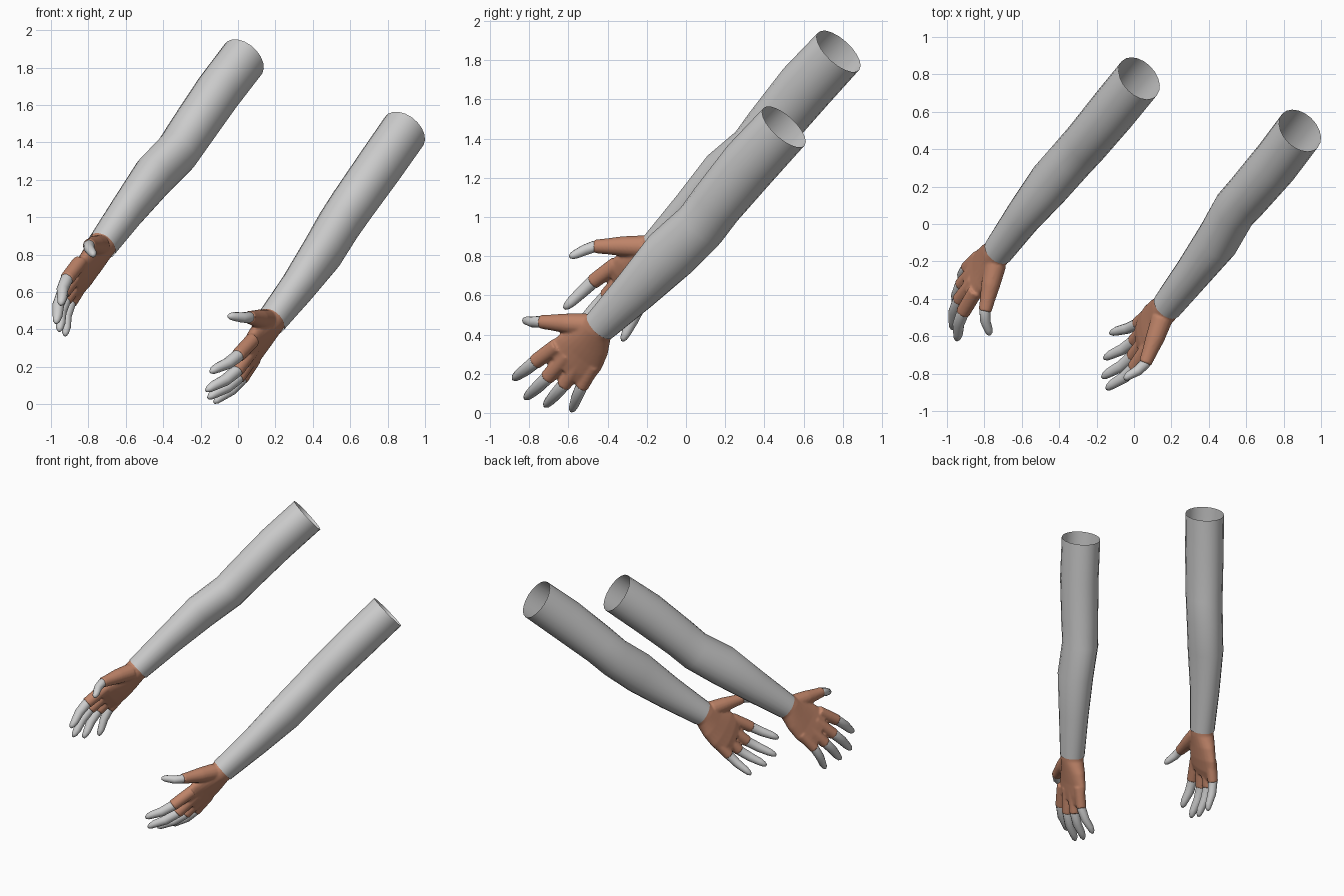
import bpy, bmesh, math
from mathutils import Vector

cube = bpy.data.objects.get("Cube")
if cube:
    bpy.data.objects.remove(cube, do_unlink=True)


def make_material(name, rgb):
    mat = bpy.data.materials.new(name)
    mat.use_nodes = True
    mat.diffuse_color = (*rgb, 1)
    mat.node_tree.nodes["Principled BSDF"].inputs["Base Color"].default_value = (*rgb, 1)
    return mat


pale_grey = make_material("pale_grey", (0.62, 0.62, 0.62))
tan_leather = make_material("tan_leather", (0.52, 0.23, 0.14))

# Shared frame: both arms reach along one direction, mirrored sideways
forward = Vector((-0.471, -0.603, -0.644)).normalized()
side = Vector((-0.88, 0.287, 0.395))
side = (side - forward * side.dot(forward)).normalized()
up = side.cross(forward)

# Ring format: inward, forward, up, inward radius, up radius
SLEEVE = [
    (0.025, -1.545, 0.005, 0.126, 0.142),
    (0.02, -1.26, 0.004, 0.124, 0.146),
    (0.022, -0.95, -0.013, 0.12, 0.137),
    (0.022, -0.8, -0.028, 0.117, 0.136),
    (0.0, -0.57, -0.014, 0.112, 0.142),
    (-0.004, -0.28, -0.012, 0.094, 0.115),
    (0.0, 0.01, -0.003, 0.081, 0.088),
]
PALM = [
    (0.0, -0.04, 0.0, 0.077, 0.083),
    (0.0, 0.04, -0.002, 0.074, 0.088),
    (0.0, 0.12, -0.015, 0.064, 0.118),
    (0.0, 0.2, -0.02, 0.055, 0.14),
    (-0.004, 0.27, -0.022, 0.047, 0.145),
    (-0.01, 0.325, -0.014, 0.036, 0.125),
]
# Finger format: knuckle, glove edge, tip, radius at glove edge
FINGERS = {
    "index": ((-0.012, 0.25, 0.088), (-0.006, 0.414, 0.114), (0.055, 0.594, 0.131), 0.034),
    "middle": ((-0.014, 0.25, 0.018), (-0.014, 0.432, 0.014), (0.053, 0.631, 0.019), 0.034),
    "ring": ((-0.012, 0.24, -0.052), (-0.012, 0.403, -0.073), (0.057, 0.591, -0.081), 0.033),
    "pinky": ((-0.008, 0.2, -0.115), (-0.006, 0.343, -0.146), (0.057, 0.512, -0.195), 0.031),
    "thumb": ((0.014, 0.135, 0.13), (0.027, 0.236, 0.234), (0.1, 0.33, 0.292), 0.03),
}


def add_tube(bm, rings, to_world, sides=16, cap=True):
    """Loft elliptical rings that stay square to the path."""
    centres = [Vector(r[:3]) for r in rings]
    loops = []
    for k, ring in enumerate(rings):
        tangent = (centres[min(k + 1, len(rings) - 1)] - centres[max(k - 1, 0)]).normalized()
        across = Vector((1, 0, 0))
        across = (across - tangent * across.dot(tangent)).normalized()
        rise = across.cross(tangent)
        loop = []
        for j in range(sides):
            t = math.tau * j / sides
            p = centres[k] + across * ring[3] * math.cos(t) + rise * ring[4] * math.sin(t)
            loop.append(bm.verts.new(to_world(p)))
        loops.append(loop)
    for a, b in zip(loops, loops[1:]):
        for j in range(sides):
            n = (j + 1) % sides
            bm.faces.new((a[j], a[n], b[n], b[j]))
    if cap:
        bm.faces.new(loops[0][::-1])
        bm.faces.new(loops[-1])


def finish(bm, name, mat):
    bmesh.ops.recalc_face_normals(bm, faces=bm.faces[:])
    mesh = bpy.data.meshes.new(name)
    bm.to_mesh(mesh)
    bm.free()
    mesh.materials.append(mat)
    for poly in mesh.polygons:
        poly.use_smooth = True
    obj = bpy.data.objects.new(name, mesh)
    bpy.context.collection.objects.link(obj)
    return obj


def ring(p, r):
    return (*p, r, r)


def build_arm(label, wrist, inward):
    def to_world(p):
        return wrist + inward * p.x + forward * p.y + up * p.z

    # Open sleeve
    bm = bmesh.new()
    add_tube(bm, SLEEVE, to_world, sides=20, cap=False)
    finish(bm, label + "_sleeve", pale_grey)

    # Fingerless glove, fused from the palm and the finger roots
    bm = bmesh.new()
    add_tube(bm, PALM, to_world, sides=24)
    for name, (knuckle, edge, tip, r) in FINGERS.items():
        base, end = Vector(knuckle), Vector(edge)
        rings = [ring(base, r * 1.2), ring(base.lerp(end, 0.5), r * 1.18), ring(end, r * 1.14)]
        if name == "thumb":
            rings = [ring((0.008, 0.06, 0.05), 0.058), ring(base, 0.051),
                     ring(base.lerp(end, 0.55), 0.041), ring(end, r * 1.16)]
        add_tube(bm, rings, to_world)
    glove = finish(bm, label + "_glove", tan_leather)
    fuse = glove.modifiers.new("fuse", "REMESH")
    fuse.mode = "VOXEL"
    fuse.voxel_size = 0.007
    fuse.use_smooth_shade = True
    soften = glove.modifiers.new("soften", "SMOOTH")
    soften.factor = 0.5
    soften.iterations = 5

    # Bare fingertips, bent gently towards the palm
    for name, (knuckle, edge, tip, r) in FINGERS.items():
        start, end = Vector(edge), Vector(tip)
        root = start + (Vector(knuckle) - start) * 0.15
        bend = Vector((-0.01, 0, 0))
        rings = [ring(root, r * 0.95), ring(start, r),
                 ring(start.lerp(end, 0.45) + bend, r * 0.93),
                 ring(start.lerp(end, 0.8), r * 0.77),
                 ring(start.lerp(end, 0.97), r * 0.58),
                 ring(start.lerp(end, 1.06), r * 0.25)]
        bm = bmesh.new()
        add_tube(bm, rings, to_world, sides=12)
        finish(bm, f"{label}_{name}_tip", pale_grey)


build_arm("right", Vector((-0.722, -0.142, 0.857)), -side)
build_arm("left", Vector((0.182, -0.435, 0.452)), side)
